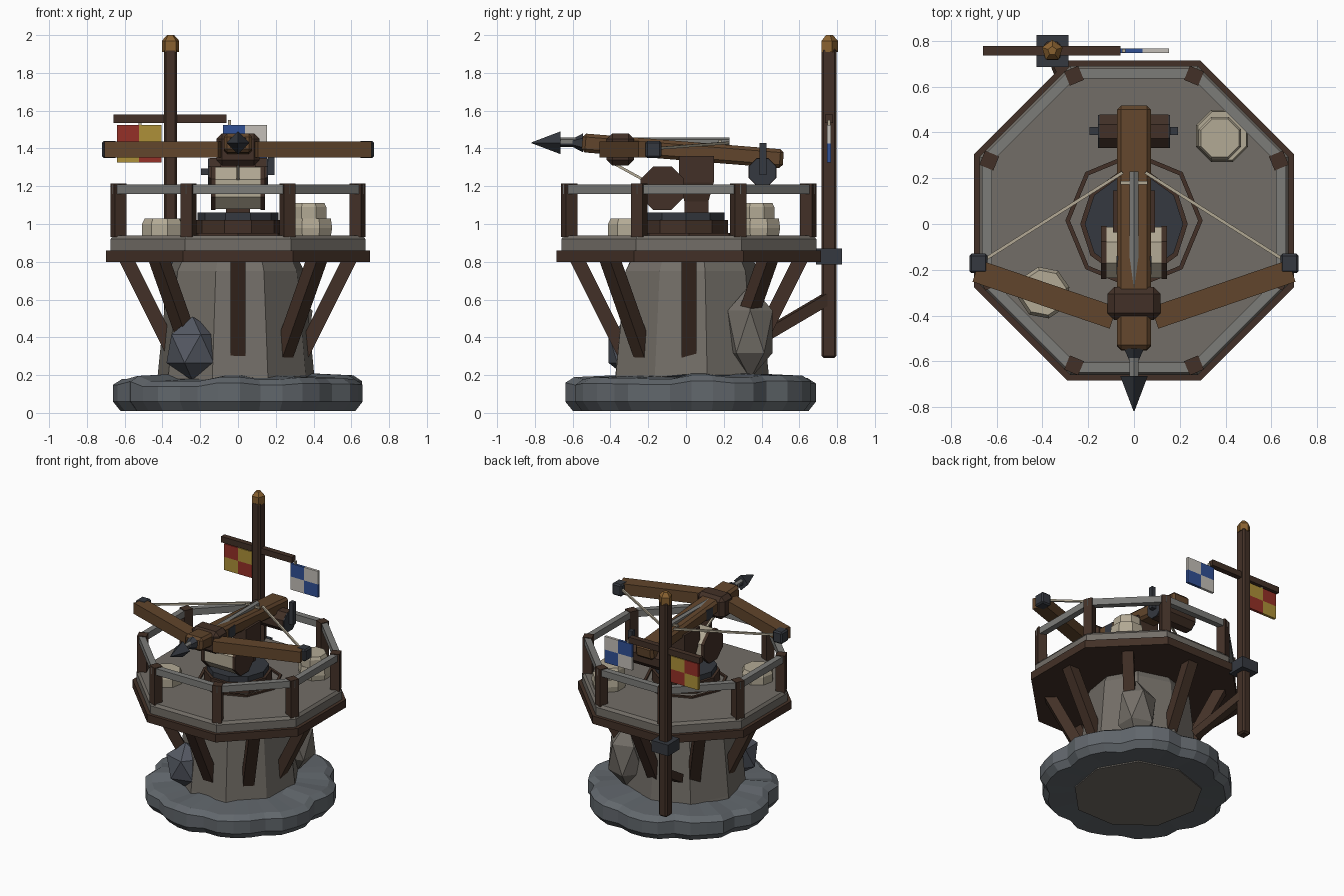
import bpy, bmesh, random
from math import pi, cos, sin
from mathutils import Vector, Matrix

if "Cube" in bpy.data.objects:
    bpy.data.objects.remove(bpy.data.objects["Cube"])

random.seed(4)
CY = 0.015  # centre of the platform along y


def mat(name, r, g, b):
    m = bpy.data.materials.new(name)
    m.diffuse_color = (r, g, b, 1)
    m.use_nodes = True
    m.node_tree.nodes["Principled BSDF"].inputs["Base Color"].default_value = m.diffuse_color
    return m


DARK = mat("dark_wood", 0.055, 0.03, 0.02)
WOOD = mat("wood", 0.12, 0.06, 0.025)
IRON = mat("iron", 0.035, 0.04, 0.05)
STONE = mat("stone", 0.17, 0.155, 0.135)
RAIL = mat("pale_stone", 0.2, 0.2, 0.19)
ROCK = mat("rock", 0.12, 0.135, 0.15)
BLUEROCK = mat("blue_rock", 0.09, 0.1, 0.125)
CREAM = mat("cream", 0.45, 0.4, 0.3)
GOLD = mat("gold", 0.25, 0.12, 0.03)
RED = mat("red", 0.3, 0.03, 0.02)
YELLOW = mat("yellow", 0.42, 0.28, 0.04)
BLUE = mat("blue", 0.03, 0.08, 0.3)
WHITE = mat("white", 0.55, 0.52, 0.48)


def finish(name, bm, m, bevel=0):
    bmesh.ops.recalc_face_normals(bm, faces=bm.faces[:])
    me = bpy.data.meshes.new(name)
    bm.to_mesh(me)
    bm.free()
    me.materials.append(m)
    ob = bpy.data.objects.new(name, me)
    bpy.context.collection.objects.link(ob)
    if bevel:
        mod = ob.modifiers.new("bevel", 'BEVEL')
        mod.width, mod.segments = bevel, 1
    return ob


def lathe(name, n, rings, loc, m, phase=0, rot=None, closed=False, jit=0):
    """Stack of n-sided rings (radius, z), capped or closed into a loop."""
    bm = bmesh.new()
    wob = [1 + random.uniform(-jit, jit) for _ in range(n)]
    vs = [[bm.verts.new((r * wob[i] * cos(phase + 2 * pi * i / n),
                         r * wob[i] * sin(phase + 2 * pi * i / n), z))
           for i in range(n)] for r, z in rings]
    pairs = list(zip(vs, vs[1:])) + ([(vs[-1], vs[0])] if closed else [])
    for a, b in pairs:
        for i in range(n):
            j = (i + 1) % n
            bm.faces.new((a[i], a[j], b[j], b[i]))
    if not closed:
        bm.faces.new(vs[0])
        bm.faces.new(vs[-1])
    bm.transform(Matrix.Translation(loc) @ (rot or Matrix()))
    return finish(name, bm, m)


def box(name, lo, hi, m, bevel=0):
    bm = bmesh.new()
    lo, hi = Vector(lo), Vector(hi)
    bmesh.ops.create_cube(bm, size=1)
    bm.transform(Matrix.Translation((lo + hi) / 2) @ Matrix.Diagonal((*(hi - lo), 1)))
    return finish(name, bm, m, bevel)


def beam(name, p, q, w, h, m, bevel=0, taper=1):
    """Square beam from p to q, w across and h high."""
    p, q = Vector(p), Vector(q)
    d = (q - p).normalized()
    side = d.cross(Vector((0, 0, 1)))
    side = side.normalized() if side.length > 1e-4 else Vector((1, 0, 0))
    up = side.cross(d)
    bm = bmesh.new()
    ends = [[bm.verts.new(c + (side * a * w + up * b * h) * t / 2)
             for a, b in ((-1, -1), (1, -1), (1, 1), (-1, 1))]
            for c, t in ((p, 1), (q, taper))]
    bm.faces.new(ends[0])
    bm.faces.new(ends[1])
    for i in range(4):
        j = (i + 1) % 4
        bm.faces.new((ends[0][i], ends[0][j], ends[1][j], ends[1][i]))
    return finish(name, bm, m, bevel)


ALONG_X = Matrix.Rotation(pi / 2, 4, 'Y')
FORWARD = Matrix.Rotation(pi / 2, 4, 'X')  # local z points to -y
OCT = pi / 8
AP = 1 / cos(OCT)  # apothem to corner radius

# rock base: notched irregular slab
bm = bmesh.new()
N = 36
prof = [(0.66, 0.02), (0.94, 0.01), (1, 0.06), (1, 0.15), (0.93, 0.18), (0.6, 0.19)]
rad = [0.665 * (0.94 if i % 4 == 0 else 1) + random.uniform(-0.012, 0.012) for i in range(N)]
lift = [random.uniform(-0.012, 0.022) for i in range(N)]
rings = [[bm.verts.new((0.01 + rad[i] * s * cos(2 * pi * i / N), 0.03 + rad[i] * s * sin(2 * pi * i / N),
                        z + (lift[i // 2] if z > 0.1 else 0))) for i in range(N)] for s, z in prof]
for a, b in zip(rings, rings[1:]):
    for i in range(N):
        j = (i + 1) % N
        bm.faces.new((a[i], a[j], b[j], b[i]))
bm.faces.new(rings[0])
bm.faces.new(rings[-1])
finish("rock_base", bm, ROCK)

# stone column and boulders
lathe("stone_column", 9, [(0.45, 0.01), (0.42, 0.2), (0.365, 0.75), (0.335, 0.81)],
      (0, 0.03, 0), STONE, phase=0.2, jit=0.03)
for name, loc, size, m in (("front_boulder", (-0.24, -0.29, 0.34), (0.155, 0.14, 0.17), BLUEROCK),
                           ("back_boulder", (0.26, 0.34, 0.43), (0.15, 0.14, 0.25), STONE)):
    bm = bmesh.new()
    bmesh.ops.create_icosphere(bm, subdivisions=1, radius=1)
    bm.transform(Matrix.Translation(loc) @ Matrix.Diagonal((*size, 1)))
    finish(name, bm, m)

# platform
lathe("platform_frame", 8, [(0.70 * AP, 0.80), (0.70 * AP, 0.86)], (0, CY, 0), DARK, OCT)
lathe("platform_deck", 8, [(0.675 * AP, 0.86), (0.675 * AP, 0.92), (0.66 * AP, 0.94)],
      (0, CY, 0), STONE, OCT)
lathe("railing", 8, [(0.62 * AP, 1.16), (0.665 * AP, 1.16), (0.665 * AP, 1.21), (0.62 * AP, 1.21)],
      (0, CY, 0), RAIL, OCT, closed=True)
for i in range(8):
    a, b = OCT + i * pi / 4, i * pi / 4
    lathe("rail_post", 4, [(0.047, 0.93), (0.047, 1.215)],
          (0.685 * cos(a), CY + 0.685 * sin(a), 0), DARK, a + pi / 4)
    beam("brace", (0.32 * cos(b), CY + 0.32 * sin(b), 0.27),
         (0.6 * cos(b), CY + 0.6 * sin(b), 0.83), 0.08, 0.075, DARK)

# turntable
lathe("deck_ring", 8, [(0.28, 0.935), (0.3, 0.935), (0.3, 0.952), (0.28, 0.952)],
      (0, CY, 0), DARK, 0, closed=True)
lathe("turntable_base", 10, [(0.235, 0.935), (0.235, 1.02)], (0, 0, 0), DARK)
lathe("turntable_plate", 10, [(0.215, 1.02), (0.215, 1.06)], (0, 0, 0), IRON)

# pivot post under the stock
lathe("pivot_post", 4, [(0.09, 1.05), (0.09, 1.12), (0.13, 1.22), (0.13, 1.36)], (0, 0.055, 0), DARK, pi / 4)

# padded drum
lathe("rope_drum", 8, [(0.12, -0.12), (0.12, 0.12)], (0, -0.125, 1.19), CREAM, OCT, ALONG_X)
for s in (-1, 1):
    lathe("drum_cap", 8, [(0.125, -0.012), (0.125, 0.012)], (s * 0.132, -0.125, 1.19), DARK, OCT, ALONG_X)
beam("drum_rope", (0, -0.40, 1.33), (0, -0.2, 1.22), 0.014, 0.014, CREAM)

# stock and bow
beam("stock", (0, -0.55, 1.43), (0, 0.515, 1.345), 0.15, 0.1, WOOD, bevel=0.018)
box("bow_block", (-0.115, -0.42, 1.31), (0.115, -0.275, 1.48), DARK, bevel=0.03)
for s in (-1, 1):
    beam("bow_arm", (s * 0.09, -0.41, 1.395), (s * 0.69, -0.205, 1.395), 0.1, 0.085, WOOD)
    box("bow_tip", (s * 0.68 - 0.04, -0.215, 1.35), (s * 0.68 + 0.04, -0.13, 1.44), IRON, bevel=0.01)
    beam("bow_string", (s * 0.66, -0.16, 1.4), (s * 0.05, 0.225, 1.43), 0.014, 0.014, CREAM)
beam("string_centre", (-0.06, 0.18, 1.437), (0.06, 0.18, 1.437), 0.014, 0.014, CREAM)

# bolt
lathe("bolt_shaft", 6, [(0.022, -0.23), (0.022, 0.68)], (0, 0, 1.437), RAIL, pi / 6, FORWARD)
lathe("bolt_collar", 6, [(0.05, 0.545), (0.022, 0.6), (0.022, 0.67)], (0, 0, 1.43), IRON, pi / 6, FORWARD)
lathe("bolt_head", 4, [(0.06, 0.665), (0.002, 0.818)], (0, 0, 1.43), IRON, 0, FORWARD)

# winch with crank
lathe("winch_drum", 8, [(0.08, -0.15), (0.08, 0.15)], (0, 0.405, 1.275), DARK, OCT, ALONG_X)
for s in (-1, 1):
    lathe("winch_cap", 8, [(0.078, -0.005), (0.078, 0.005)], (s * 0.153, 0.405, 1.275), IRON, OCT, ALONG_X)
box("winch_axle", (-0.195, 0.39, 1.26), (0.19, 0.425, 1.295), IRON)
box("winch_crank", (0.16, 0.39, 1.26), (0.192, 0.425, 1.43), IRON)
box("stock_bracket", (-0.085, -0.22, 1.355), (0.085, -0.14, 1.435), IRON).scale = (0.9, 1, 1)

# sacks on the deck
lathe("lower_sack", 8, [(0.115, 0.935), (0.123, 0.98), (0.115, 1.03)], (0.385, 0.385, 0), CREAM, OCT)
lathe("upper_sack", 8, [(0.1, 1.03), (0.1, 1.09), (0.09, 1.11)], (0.375, 0.375, 0), CREAM, OCT)
lathe("front_sack", 8, [(0.115, 0.935), (0.115, 1.0), (0.1, 1.03)], (-0.395, -0.3, 0), CREAM, 0.2)

# signal mast
PX, PY = -0.357, 0.757
box("mast", (PX - 0.035, PY - 0.04, 0.29), (PX + 0.035, PY + 0.04, 1.93), DARK, bevel=0.012)
lathe("mast_cap", 5, [(0.048, 1.91), (0.048, 1.97), (0.02, 2.0)], (PX, PY, 0), GOLD, pi / 2)
box("mast_clamp", (PX - 0.07, PY - 0.07, 0.785), (PX + 0.07, PY + 0.07, 0.87), IRON)
beam("mast_bracket", (-0.31, 0.66, 0.83), (PX, PY, 0.83), 0.05, 0.05, DARK)
beam("mast_brace", (-0.22, 0.40, 0.40), (PX, PY, 0.61), 0.06, 0.06, DARK)
box("mast_yard", (-0.66, 0.737, 1.535), (-0.06, 0.778, 1.58), DARK)

# checkered flags
for x0, a, b in ((-0.64, RED, YELLOW), (-0.08, BLUE, WHITE)):
    for i in range(2):
        for j in range(2):
            x, z = x0 + 0.117 * i, 1.425 - 0.1 * j
            box("flag_panel", (x, 0.747, z), (x + 0.117, 0.767, z + 0.1), a if i == j else b)
    hx = x0 + (0.12 if a is RED else 0.035)
    box("flag_tie", (hx - 0.008, 0.75, 1.51), (hx + 0.008, 0.764, 1.55), CREAM)
